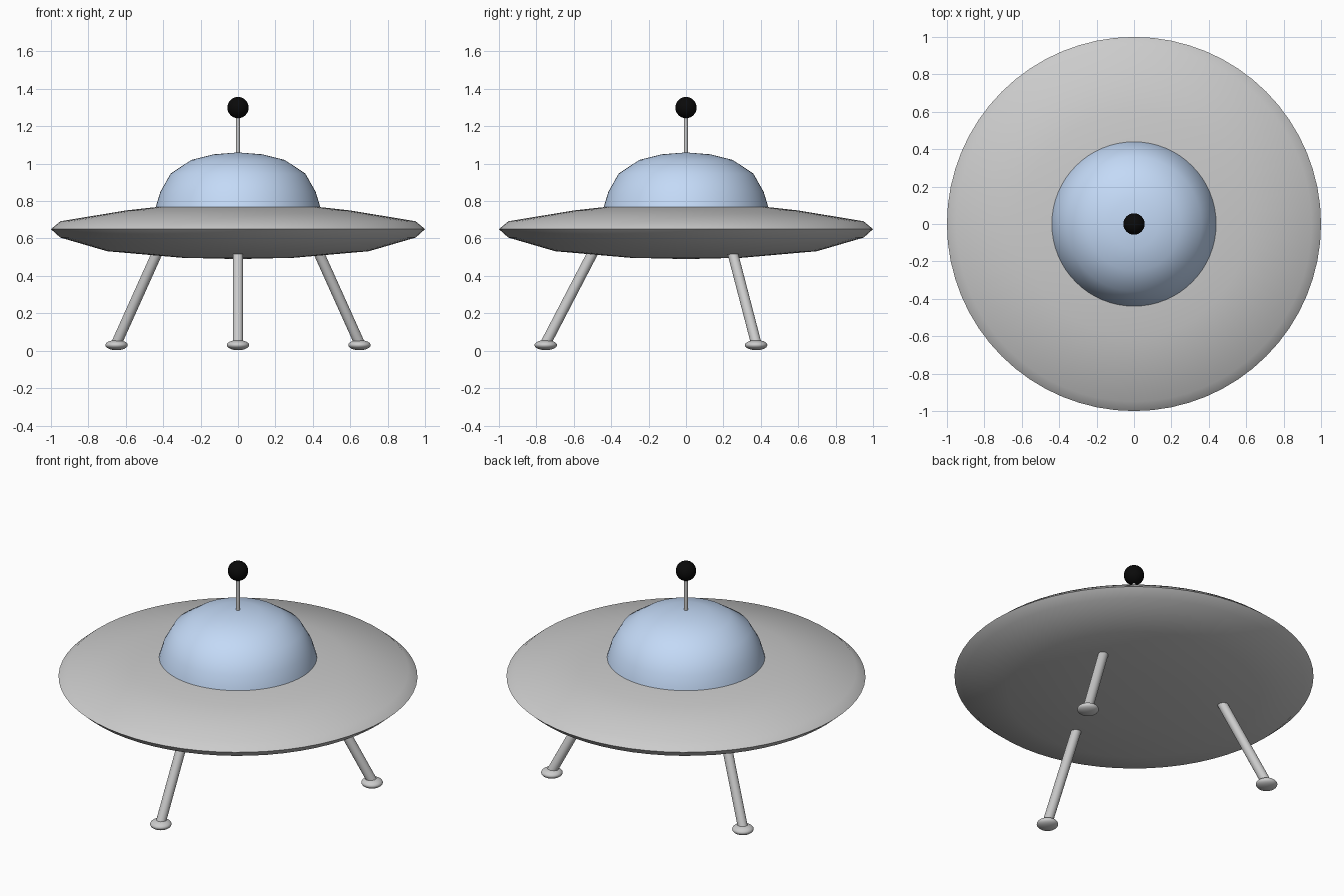
import bpy, bmesh, math
from mathutils import Vector, Matrix

if "Cube" in bpy.data.objects:
    bpy.data.objects.remove(bpy.data.objects["Cube"])


def finish(obj, color=None, angle=60):
    bpy.ops.object.select_all(action='DESELECT')
    obj.select_set(True)
    bpy.context.view_layer.objects.active = obj
    bpy.ops.object.shade_smooth_by_angle(angle=math.radians(angle))
    if color:
        mat = bpy.data.materials.new(obj.name + "_color")
        mat.diffuse_color = (*color, 1)
        mat.use_nodes = True
        mat.node_tree.nodes["Principled BSDF"].inputs["Base Color"].default_value = mat.diffuse_color
        obj.data.materials.append(mat)
    return obj


def lathe(name, profile, color=None, steps=64, angle=89):
    """Spin an (r, z) profile around the z axis."""
    bm = bmesh.new()
    verts = [bm.verts.new((r, 0, z)) for r, z in profile]
    edges = [bm.edges.new(pair) for pair in zip(verts, verts[1:])]
    bmesh.ops.spin(bm, geom=verts + edges, cent=(0, 0, 0), axis=(0, 0, 1),
                   angle=math.tau, steps=steps, use_duplicate=False)
    bmesh.ops.remove_doubles(bm, verts=bm.verts, dist=1e-5)
    bmesh.ops.recalc_face_normals(bm, faces=bm.faces)
    mesh = bpy.data.meshes.new(name)
    bm.to_mesh(mesh)
    bm.free()
    obj = bpy.data.objects.new(name, mesh)
    bpy.context.collection.objects.link(obj)
    return finish(obj, color, angle)


def rod(name, start, end, radius):
    start, end = Vector(start), Vector(end)
    d = end - start
    bpy.ops.mesh.primitive_cylinder_add(vertices=24, radius=radius, depth=d.length,
                                        location=(start + end) / 2)
    obj = bpy.context.object
    obj.name = name
    obj.rotation_euler = d.to_track_quat('Z', 'Y').to_euler()
    return finish(obj)


def ball(name, center, radius, height, color=None):
    bpy.ops.mesh.primitive_uv_sphere_add(segments=32, ring_count=16, radius=1, location=center)
    obj = bpy.context.object
    obj.name = name
    obj.scale = (radius, radius, height)
    return finish(obj, color)


# Saucer hull
lathe("saucer_hull", [(0, 0.49), (0.3, 0.497), (0.7, 0.532), (0.95, 0.605), (1, 0.65),
                      (0.95, 0.692), (0.6, 0.75), (0.4, 0.772), (0, 0.775)])

# Canopy dome
lathe("canopy_dome", [(0.44, 0.765), (0.435, 0.785), (0.415, 0.85), (0.36, 0.947),
                      (0.25, 1.02), (0.13, 1.05), (0, 1.06)], (0.55, 0.7, 0.93))

# Antenna with ball tip
rod("antenna_rod", (0, 0, 1.04), (0, 0, 1.28), 0.01)
ball("antenna_ball", (0, 0, 1.3), 0.057, 0.057, (0.003, 0.003, 0.003))

# Three splayed landing legs with round feet
for label, deg in (("front", -90), ("right", 30), ("left", 150)):
    turn = Matrix.Rotation(math.radians(deg), 3, 'Z')
    rod(label + "_leg", turn @ Vector((0.75, 0, 0.04)), turn @ Vector((0.49, 0, 0.54)), 0.028)
    ball(label + "_foot", turn @ Vector((0.75, 0, 0.03)), 0.06, 0.027)
